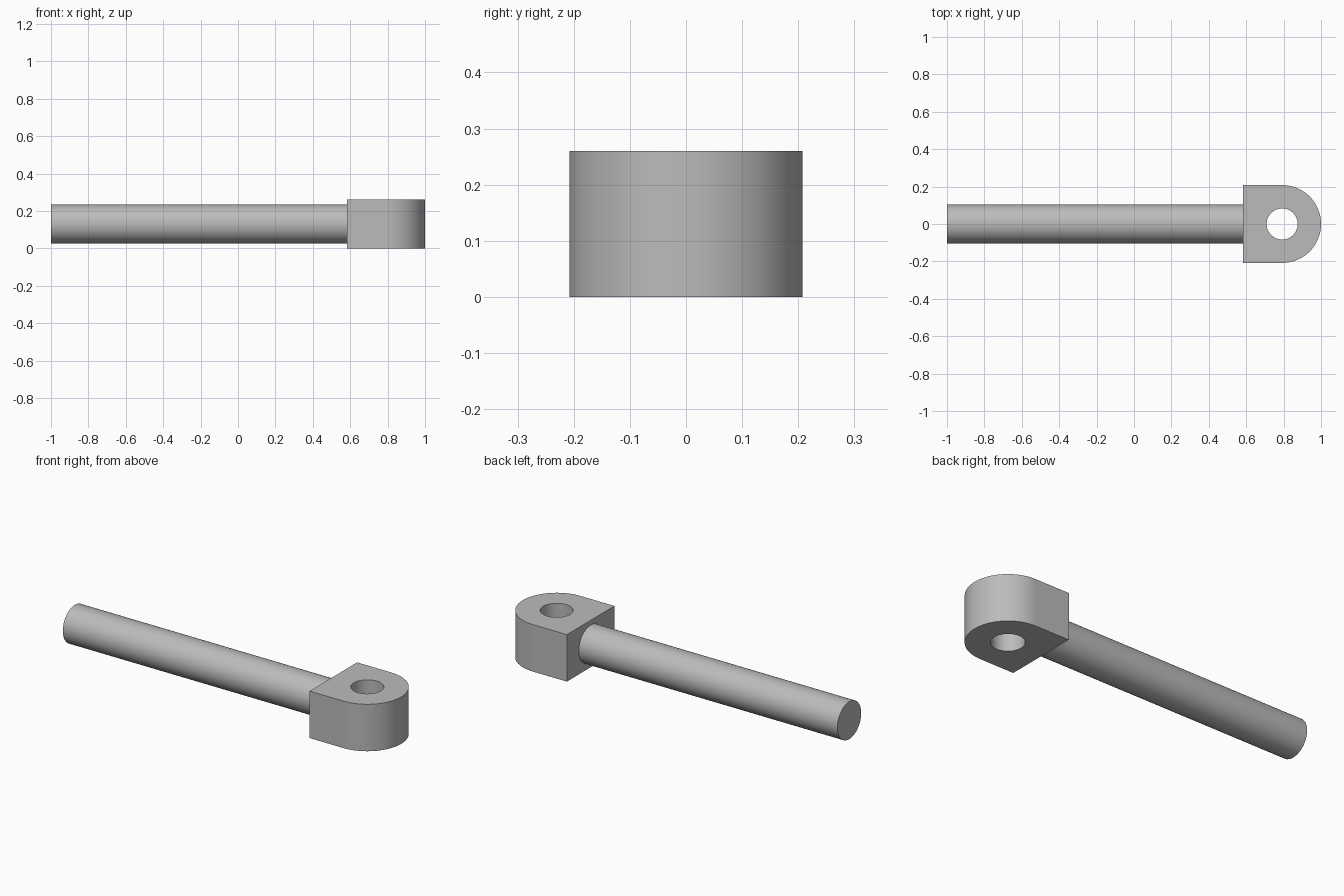
import bpy
import bmesh
from math import cos, sin, tau
from mathutils import Matrix

cube = bpy.data.objects.get("Cube")
if cube:
    bpy.data.objects.remove(cube, do_unlink=True)

HEIGHT = 0.26
EYE_X, EYE_R, HOLE_R = 0.792, 0.208, 0.083
ROD_R = 0.104
SEGMENTS = 96

steel = bpy.data.materials.new("grey_steel")
steel.use_nodes = True
colour = (0.5, 0.5, 0.5, 1)
steel.diffuse_color = colour
steel.node_tree.nodes["Principled BSDF"].inputs["Base Color"].default_value = colour


def finish(name, bm):
    """Turn the bmesh into a smooth-shaded object with sharp rims."""
    bmesh.ops.recalc_face_normals(bm, faces=bm.faces)
    mesh = bpy.data.meshes.new(name)
    bm.to_mesh(mesh)
    bm.free()
    mesh.materials.append(steel)
    obj = bpy.data.objects.new(name, mesh)
    bpy.context.collection.objects.link(obj)
    bpy.ops.object.select_all(action='DESELECT')
    obj.select_set(True)
    bpy.context.view_layer.objects.active = obj
    bpy.ops.object.shade_smooth_by_angle(angle=0.5)
    return obj


# Eye block: half round toward +x, square toward the rod, with a vertical bore
bm = bmesh.new()
rings = []
for i in range(SEGMENTS):
    c, s = cos(tau * i / SEGMENTS), sin(tau * i / SEGMENTS)
    reach = EYE_R if c >= 0 else EYE_R / max(abs(c), abs(s))
    rings.append([bm.verts.new((EYE_X + r * c, r * s, z))
                  for r, z in ((HOLE_R, 0), (reach, 0), (reach, HEIGHT), (HOLE_R, HEIGHT))])
for i, ring in enumerate(rings):
    following = rings[(i + 1) % SEGMENTS]
    for j in range(4):
        k = (j + 1) % 4
        bm.faces.new((ring[j], ring[k], following[k], following[j]))
finish("eye_block", bm)

# Rod: plain cylinder along x, ending on the flat back of the eye block
rod_end = EYE_X - EYE_R
length = rod_end + 1
bm = bmesh.new()
bmesh.ops.create_cone(
    bm, cap_ends=True, segments=SEGMENTS, radius1=ROD_R, radius2=ROD_R, depth=length,
    matrix=Matrix.Translation((rod_end - length / 2, 0, HEIGHT / 2)) @ Matrix.Rotation(tau / 4, 4, 'Y'))
finish("rod", bm)
